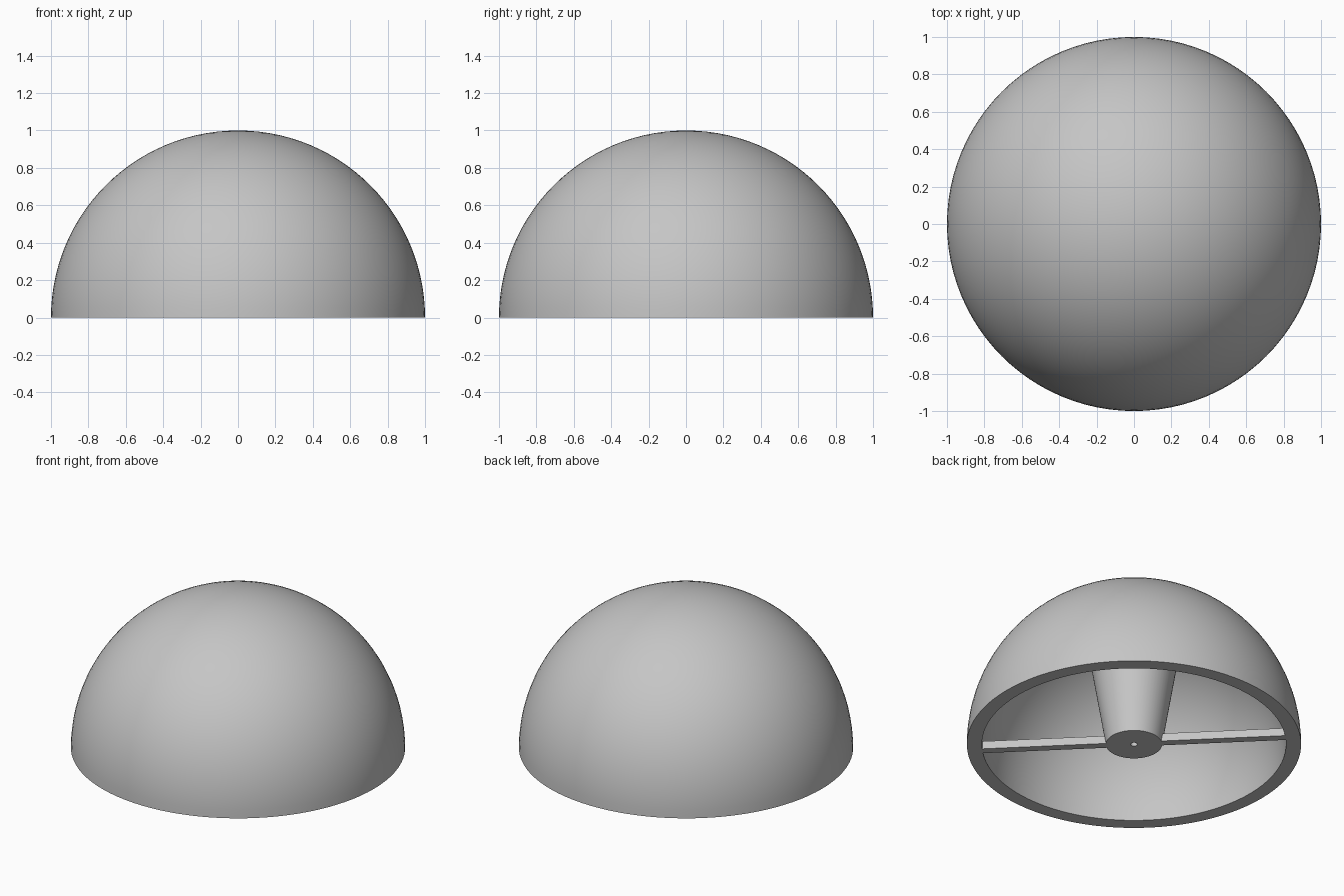
import bpy
import bmesh
from math import sin, cos, pi, radians
from mathutils import Matrix, Vector

cube = bpy.data.objects.get("Cube")
if cube:
    bpy.data.objects.remove(cube)

OUTER, INNER = 1.0, 0.91
SEGMENTS = 96
RINGS = 28

grey = bpy.data.materials.new("light_grey")
grey.use_nodes = True
colour = (0.56, 0.56, 0.56, 1)
grey.diffuse_color = colour
grey.node_tree.nodes["Principled BSDF"].inputs["Base Color"].default_value = colour


def add_object(name, bm, smooth=False):
    bmesh.ops.recalc_face_normals(bm, faces=bm.faces)
    mesh = bpy.data.meshes.new(name)
    bm.to_mesh(mesh)
    bm.free()
    mesh.materials.append(grey)
    obj = bpy.data.objects.new(name, mesh)
    bpy.context.collection.objects.link(obj)
    if smooth:
        bpy.ops.object.select_all(action='DESELECT')
        obj.select_set(True)
        bpy.context.view_layer.objects.active = obj
        bpy.ops.object.shade_smooth_by_angle(angle=radians(30))
    return obj


def revolve(name, profile, steps):
    """Spin a profile of (radius, height) points around the z axis."""
    bm = bmesh.new()
    verts = [bm.verts.new((r, 0, z)) for r, z in profile]
    edges = [bm.edges.new(pair) for pair in zip(verts, verts[1:])]
    bmesh.ops.spin(bm, geom=verts + edges, cent=(0, 0, 0), axis=(0, 0, 1),
                   angle=2 * pi, steps=steps, use_merge=True)
    bmesh.ops.remove_doubles(bm, verts=bm.verts, dist=1e-5)
    return add_object(name, bm, smooth=True)


def arc(radius):
    """Quarter circle from the rim up to the pole."""
    steps = [i / RINGS * pi / 2 for i in range(RINGS + 1)]
    return [(radius * cos(a), radius * sin(a)) for a in steps]


# Hollow dome with a flat rim
inside, outside = arc(INNER), arc(OUTER)
revolve("dome_shell", inside[::-1] + outside, SEGMENTS)

# Tapered centre post, with a narrow screw hole in its foot
revolve("centre_post",
        [(0, 0.5), (0.02, 0.5), (0.02, 0), (0.168, 0), (0.315, 0.9), (0, 0.9)],
        64)

# Two straight ribs joining the post to the rim
START, END, THICK = 0.16, 0.914, 0.052
for side, angle in (("back", 135), ("front", 315)):
    bm = bmesh.new()
    bmesh.ops.create_cube(bm, size=1)
    bmesh.ops.scale(bm, vec=Vector((END - START, THICK, THICK)), verts=bm.verts)
    bmesh.ops.translate(bm, vec=Vector(((START + END) / 2, 0, THICK / 2)), verts=bm.verts)
    bmesh.ops.rotate(bm, cent=(0, 0, 0), verts=bm.verts,
                     matrix=Matrix.Rotation(radians(angle), 3, 'Z'))
    add_object(side + "_rib", bm)
